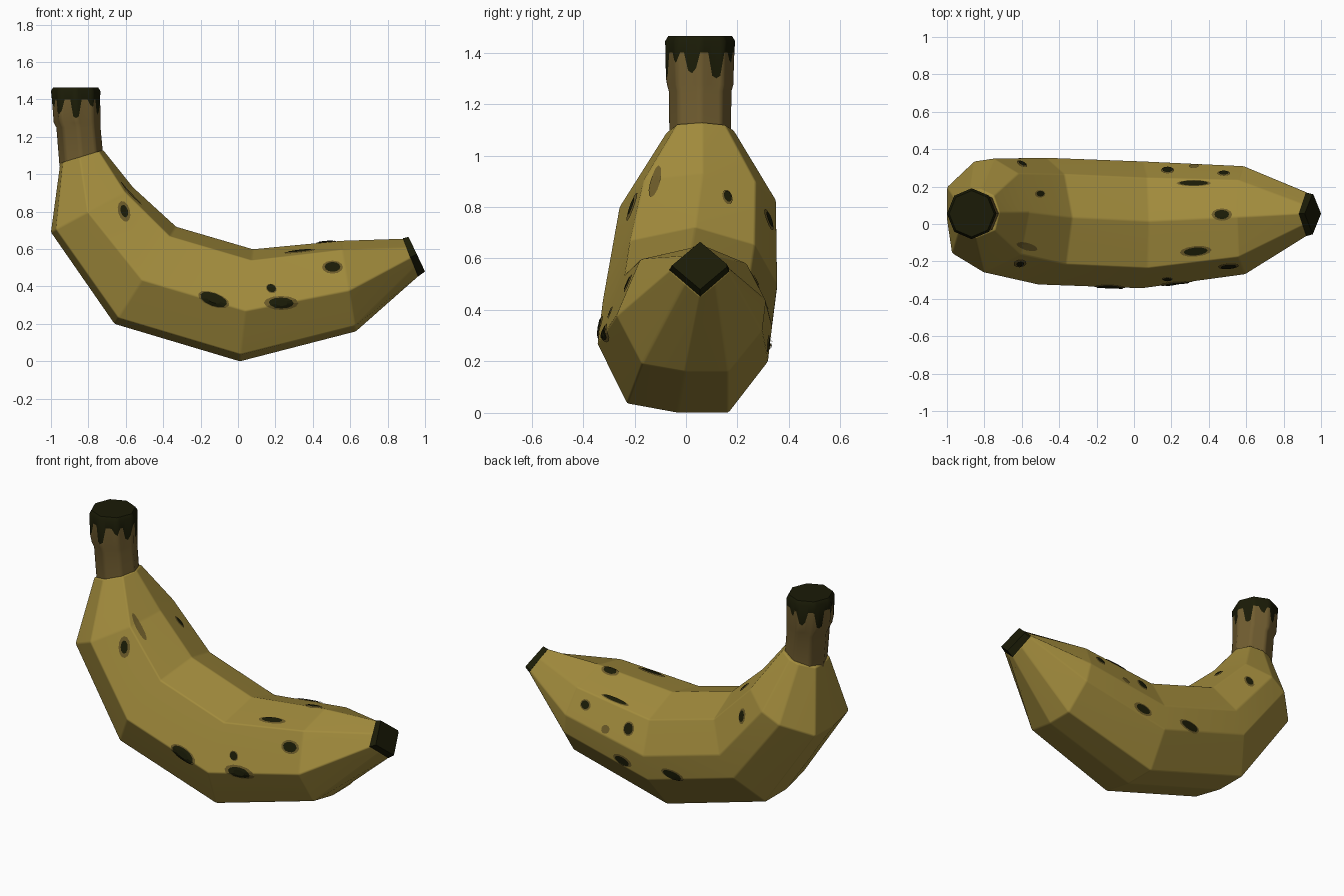
import bpy, bmesh, math
from mathutils import Vector
from mathutils.bvhtree import BVHTree

if "Cube" in bpy.data.objects:
    bpy.data.objects.remove(bpy.data.objects["Cube"])


def material(name, rgb):
    m = bpy.data.materials.new(name)
    m.diffuse_color = (*rgb, 1)
    m.use_nodes = True
    m.node_tree.nodes["Principled BSDF"].inputs["Base Color"].default_value = m.diffuse_color
    return m


YELLOW = material("ripe yellow", (0.36, 0.26, 0.046))
BROWN = material("stem brown", (0.165, 0.11, 0.03))
DARK = material("dark end", (0.0105, 0.011, 0.002))
HALO = material("bruise brown", (0.15, 0.105, 0.022))


def make_object(name, bm, mats, angle=30):
    bmesh.ops.recalc_face_normals(bm, faces=bm.faces)
    me = bpy.data.meshes.new(name)
    bm.to_mesh(me)
    bm.free()
    for m in mats:
        me.materials.append(m)
    ob = bpy.data.objects.new(name, me)
    bpy.context.collection.objects.link(ob)
    for p in me.polygons:
        p.use_smooth = True
    me.set_sharp_from_angle(angle=math.radians(angle))
    return ob


def skin(bm, rings, dark_from=None):
    """Join rings of points into a closed tube; later bands get slot 1."""
    rows = [[bm.verts.new(p) for p in ring] for ring in rings]
    n = len(rows[0])
    for r, (a, b) in enumerate(zip(rows, rows[1:])):
        for i in range(n):
            j = (i + 1) % n
            f = bm.faces.new((a[i], a[j], b[j], b[i]))
            f.material_index = int(dark_from is not None and r >= dark_from)
    bm.faces.new(rows[0])
    bm.faces.new(rows[-1]).material_index = int(dark_from is not None)


# Body: uneven nonagon (u across, v from outer to inner curve) along the bend
SECTION = [(-0.66, 0.06), (-0.08, 0.0), (0.5, 0.0), (0.95, 0.33), (1.0, 0.57),
           (0.74, 0.87), (0.06, 1.0), (-0.68, 0.9), (-1.0, 0.45)]
DIAMOND = [(-0.5, 0.25), (0.0, 0.0), (0.5, 0.25), (0.94, 0.47), (0.94, 0.53),
           (0.42, 0.79), (0.0, 1.0), (-0.5, 0.75), (-1.0, 0.5)]


def section_ring(outer, inner, y0, y1, shape=SECTION):
    return [(outer[0] + (inner[0] - outer[0]) * v,
             (y0 + y1) / 2 + u * (y1 - y0) / 2,
             outer[1] + (inner[1] - outer[1]) * v) for u, v in shape]


TIP = section_ring((0.965, 0.452), (0.885, 0.658), -0.065, 0.175, DIAMOND)
bm = bmesh.new()
skin(bm, [
    section_ring((-0.95, 1.06), (-0.72, 1.13), -0.075, 0.185),
    section_ring((-1.0, 0.69), (-0.56, 0.93), -0.26, 0.35),
    section_ring((-0.66, 0.20), (-0.33, 0.72), -0.325, 0.355),
    section_ring((0.01, 0.0), (0.08, 0.60), -0.345, 0.335),
    section_ring((0.63, 0.16), (0.55, 0.645), -0.27, 0.31),
    TIP])
body = make_object("banana_body", bm, [YELLOW], 60)
bev = body.modifiers.new("soft edges", 'BEVEL')
bev.width, bev.segments, bev.limit_method = 0.015, 2, 'ANGLE'
bev.angle_limit = math.radians(8)
body.modifiers.new("flat panels", 'WEIGHTED_NORMAL').keep_sharp = True

# Dark blossom end
bm = bmesh.new()
skin(bm, [[(x - 0.004, y, z) for x, y, z in TIP],
          section_ring((1.0, 0.48), (0.912, 0.665), -0.055, 0.165, DIAMOND)])
make_object("blossom_end", bm, [DARK])

# Stem: octagonal tube in 48 columns so the dark top can drip downwards
SPLIT = 6
DRIPS = [1.40, 1.40, 1.40, 1.31, 1.30, 1.31, 1.40, 1.40, 1.40, 1.37, 1.36, 1.40,
         1.40, 1.33, 1.32, 1.34]
CORNERS = [Vector((math.cos(math.pi / 4 * k), math.sin(math.pi / 4 * k))) for k in range(8)]
OUTLINE = [CORNERS[k].lerp(CORNERS[(k + 1) % 8], t / SPLIT)
           for k in range(8) for t in range(SPLIT)]


def stem_ring(cx, r, z):
    ring = []
    for i, o in enumerate(OUTLINE):
        h = z(i, o) if callable(z) else z
        ring.append((cx + o.x * r, 0.055 + o.y * r * 1.03, h))
    return ring


bm = bmesh.new()
skin(bm, [
    stem_ring(-0.838, 0.116, lambda i, o: 1.075 + 0.035 * o.x),
    stem_ring(-0.853, 0.118, 1.25),
    stem_ring(-0.860, 0.125, 1.275),
    stem_ring(-0.866, 0.129, lambda i, o: DRIPS[i % len(DRIPS)]),
    stem_ring(-0.868, 0.132, 1.445),
    stem_ring(-0.868, 0.120, 1.465)], dark_from=3)
make_object("stem", bm, [BROWN, DARK], 50)

# Bruises: thin patches laid on the body from the front, top and back
dg = bpy.context.evaluated_depsgraph_get()
tree = BVHTree.FromObject(body, dg)
VIEWS = {
    "front": (lambda a, b: Vector((a, -2, b)), Vector((0, 1, 0))),
    "back": (lambda a, b: Vector((a, 2, b)), Vector((0, -1, 0))),
    "top": (lambda a, b: Vector((a, b, 3)), Vector((0, 0, -1)))}


def patch(bm, view, a, b, ra, rb, turn, lift, slot):
    origin, d = VIEWS[view]
    c, s = math.cos(math.radians(turn)), math.sin(math.radians(turn))

    def drop(u, v):
        hit, n, _, _ = tree.ray_cast(origin(a + u * c - v * s, b + u * s + v * c), d)
        return bm.verts.new(hit + n * lift) if hit else None
    loops = []
    for k in (0.5, 1.0):
        loops.append([drop(ra * k * math.cos(t * math.pi / 6),
                           rb * k * math.sin(t * math.pi / 6)) for t in range(12)])
    faces = [loops[0]]
    for i in range(12):
        j = (i + 1) % 12
        faces.append([loops[0][i], loops[1][i], loops[1][j], loops[0][j]])
    for f in faces:
        if all(f):
            face = bm.faces.new(f)
            face.material_index = slot
            face.normal_update()
            if face.normal.dot(d) > 0:
                face.normal_flip()


# view, position, halo radii, turn, core scale
SPOTS = [
    ("front", -0.61, 0.80, 0.032, 0.057, 15, 0.6),
    ("front", -0.13, 0.33, 0.088, 0.036, -20, 0.85),
    ("front", 0.23, 0.312, 0.092, 0.036, 0, 0.72),
    ("front", 0.178, 0.388, 0.030, 0.024, -30, 0.85),
    ("front", 0.505, 0.502, 0.056, 0.035, 0, 0.75),
    ("back", -0.14, 0.28, 0.075, 0.030, 5, 0.8),
    ("back", 0.20, 0.27, 0.065, 0.032, 10, 0.75),
    ("back", 0.32, 0.42, 0.026, 0.022, 0, 0),
    ("back", -0.60, 0.75, 0.028, 0.042, 0, 0.72),
    ("top", -0.505, 0.16, 0.028, 0.020, 0, 0.75),
    ("top", -0.575, -0.12, 0.058, 0.020, -15, 0),
    ("top", 0.18, 0.285, 0.035, 0.018, 0, 0.8),
    ("top", 0.32, 0.217, 0.092, 0.016, 0, 0.85),
    ("top", 0.48, 0.268, 0.034, 0.014, 0, 0.75),
    ("top", 0.47, 0.05, 0.055, 0.032, 0, 0.72),
    ("top", 0.33, -0.145, 0.085, 0.028, 5, 0.75)]
bm = bmesh.new()
for view, a, b, ra, rb, turn, core in SPOTS:
    patch(bm, view, a, b, ra, rb, turn, 0.004, 0)
    if core:
        patch(bm, view, a, b, ra * core, rb * core, turn, 0.008, 1)
me = bpy.data.meshes.new("bruises")
bm.to_mesh(me)
bm.free()
me.materials.append(HALO)
me.materials.append(DARK)
bpy.context.collection.objects.link(bpy.data.objects.new("bruises", me))
